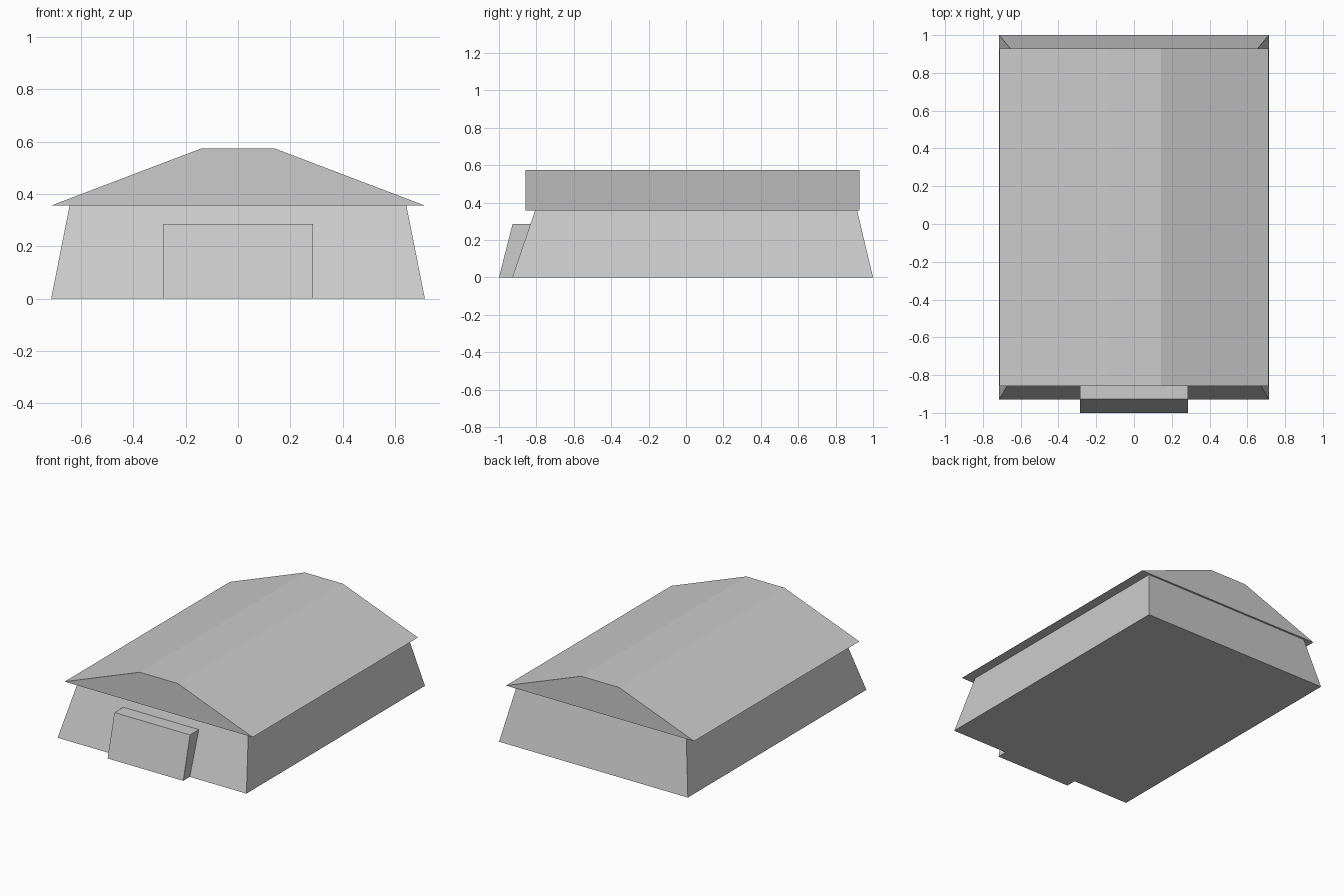
import bpy
import math

cube = bpy.data.objects.get("Cube")
if cube:
    bpy.data.objects.remove(cube, do_unlink=True)

# Single plain grey
grey = bpy.data.materials.new("plain_grey")
grey.use_nodes = True
colour = (0.6, 0.6, 0.6, 1)
grey.diffuse_color = colour
grey.node_tree.nodes["Principled BSDF"].inputs["Base Color"].default_value = colour


def loft(name, start, end):
    """Solid between two matching outlines, capped at both ends."""
    n = len(start)
    faces = [(i, (i + 1) % n, n + (i + 1) % n, n + i) for i in range(n)]
    faces += [tuple(reversed(range(n))), tuple(range(n, 2 * n))]
    mesh = bpy.data.meshes.new(name)
    mesh.from_pydata(start + end, [], faces)
    mesh.materials.append(grey)
    obj = bpy.data.objects.new(name, mesh)
    bpy.context.collection.objects.link(obj)
    return obj


def rectangle(half_width, front, back, z):
    return [(-half_width, front, z), (half_width, front, z),
            (half_width, back, z), (-half_width, back, z)]


EAVE = 0.357

# Walls leaning inwards
loft("walls", rectangle(0.714, -0.929, 1, 0),
     rectangle(0.643, -0.807, 0.915, EAVE))

# Sloping entrance block, its back lying in the front wall
loft("entrance", rectangle(0.286, -1, -0.92, 0),
     rectangle(0.286, -0.927, -0.825, 0.286))

# Roof with a flat ridge, overhanging the walls
profile = [(-0.711, EAVE), (0.711, EAVE), (0.143, 0.573), (-0.143, 0.573)]
roof = loft("roof", [(x, -0.857, z) for x, z in profile],
            [(x, 0.928, z) for x, z in profile])

# Soft shading over the ridge, sharp at eaves and gables
bpy.ops.object.select_all(action="DESELECT")
roof.select_set(True)
bpy.context.view_layer.objects.active = roof
bpy.ops.object.shade_smooth_by_angle(angle=math.radians(30))
for polygon in roof.data.polygons:
    if abs(polygon.normal.y) > 0.9 or polygon.normal.z < -0.9:
        polygon.use_smooth = False
